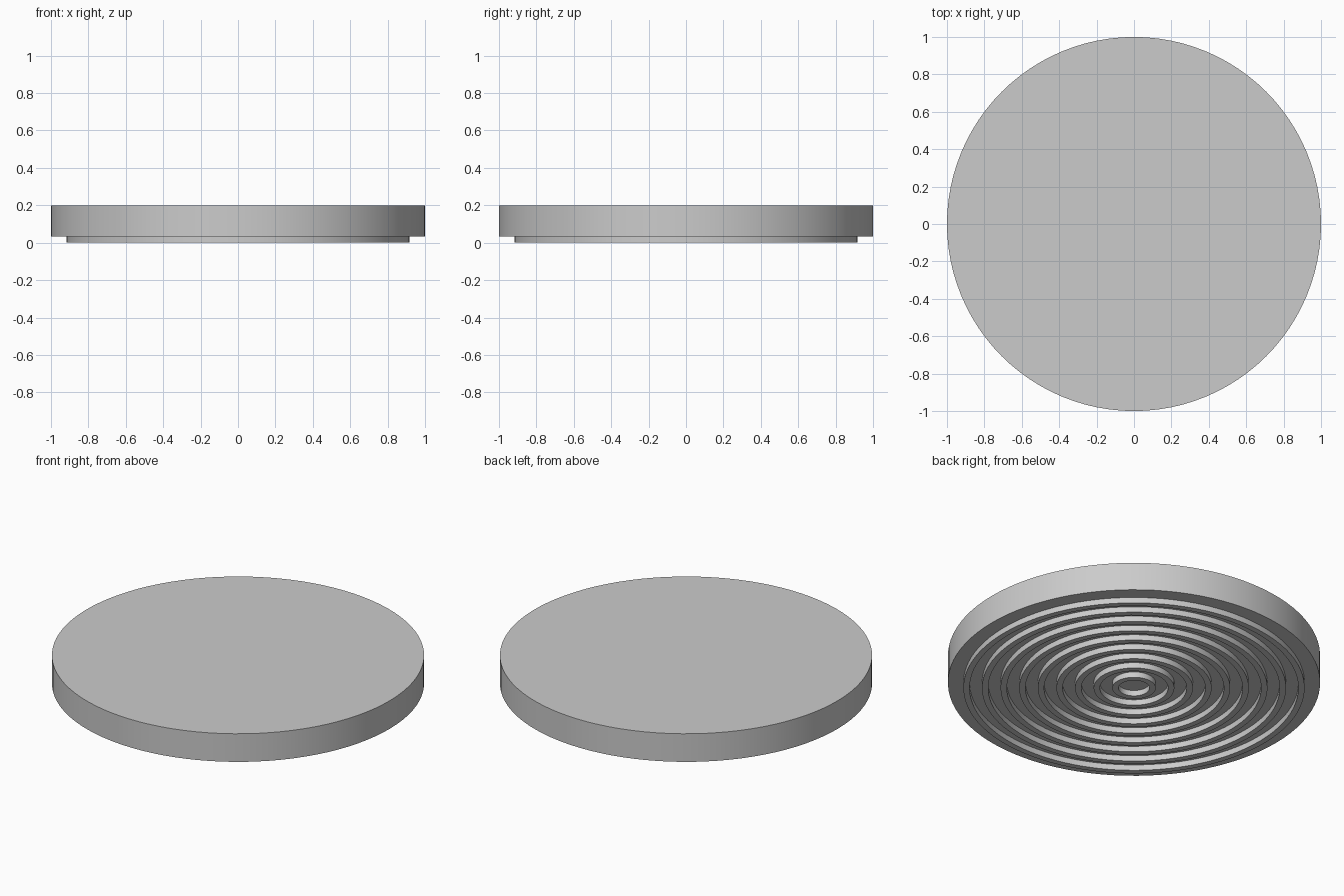
import bpy
import bmesh
import math
from mathutils import Vector

SEGMENTS = 96
RING_COUNT = 9
SPACING = 0.1           # distance between ring centre lines
RING_WIDTH = 1 / 30
RING_HEIGHT = 1 / 30
TOP = 0.2

cube = bpy.data.objects.get("Cube")
if cube:
    bpy.data.objects.remove(cube, do_unlink=True)

# Single grey finish
GREY = (0.6, 0.6, 0.6, 1)
grey = bpy.data.materials.new("plain grey")
grey.diffuse_color = GREY
grey.use_nodes = True
shader = next(n for n in grey.node_tree.nodes if n.type == 'BSDF_PRINCIPLED')
shader.inputs["Base Color"].default_value = GREY


def finish(obj):
    """Give the part its material and smooth its round walls."""
    obj.data.materials.append(grey)
    bpy.ops.object.select_all(action='DESELECT')
    obj.select_set(True)
    bpy.context.view_layer.objects.active = obj
    bpy.ops.object.shade_smooth_by_angle(angle=math.radians(30))


def make_ring(name, radius, width, bottom, top):
    """Spin a rectangular section around the z axis."""
    inner, outer = radius - width / 2, radius + width / 2
    section = [(inner, bottom), (outer, bottom), (outer, top), (inner, top)]
    bm = bmesh.new()
    verts = [bm.verts.new((r, 0, z)) for r, z in section]
    edges = [bm.edges.new((verts[i - 1], verts[i])) for i in range(len(verts))]
    bmesh.ops.spin(bm, geom=verts + edges, cent=Vector(), axis=Vector((0, 0, 1)),
                   angle=math.tau, steps=SEGMENTS, use_merge=True)
    bmesh.ops.remove_doubles(bm, verts=bm.verts, dist=1e-5)
    bmesh.ops.recalc_face_normals(bm, faces=bm.faces)
    mesh = bpy.data.meshes.new(name)
    bm.to_mesh(mesh)
    bm.free()
    obj = bpy.data.objects.new(name, mesh)
    bpy.context.collection.objects.link(obj)
    finish(obj)


# Solid round plate
bpy.ops.mesh.primitive_cylinder_add(
    vertices=SEGMENTS, radius=1, depth=TOP - RING_HEIGHT,
    location=(0, 0, (TOP + RING_HEIGHT) / 2))
plate = bpy.context.object
plate.name = "round_plate"
finish(plate)

# Concentric ridges under the plate, slightly sunk into it
for i in range(1, RING_COUNT + 1):
    make_ring(f"underside_ring_{i}", i * SPACING, RING_WIDTH, 0, RING_HEIGHT + 0.002)
